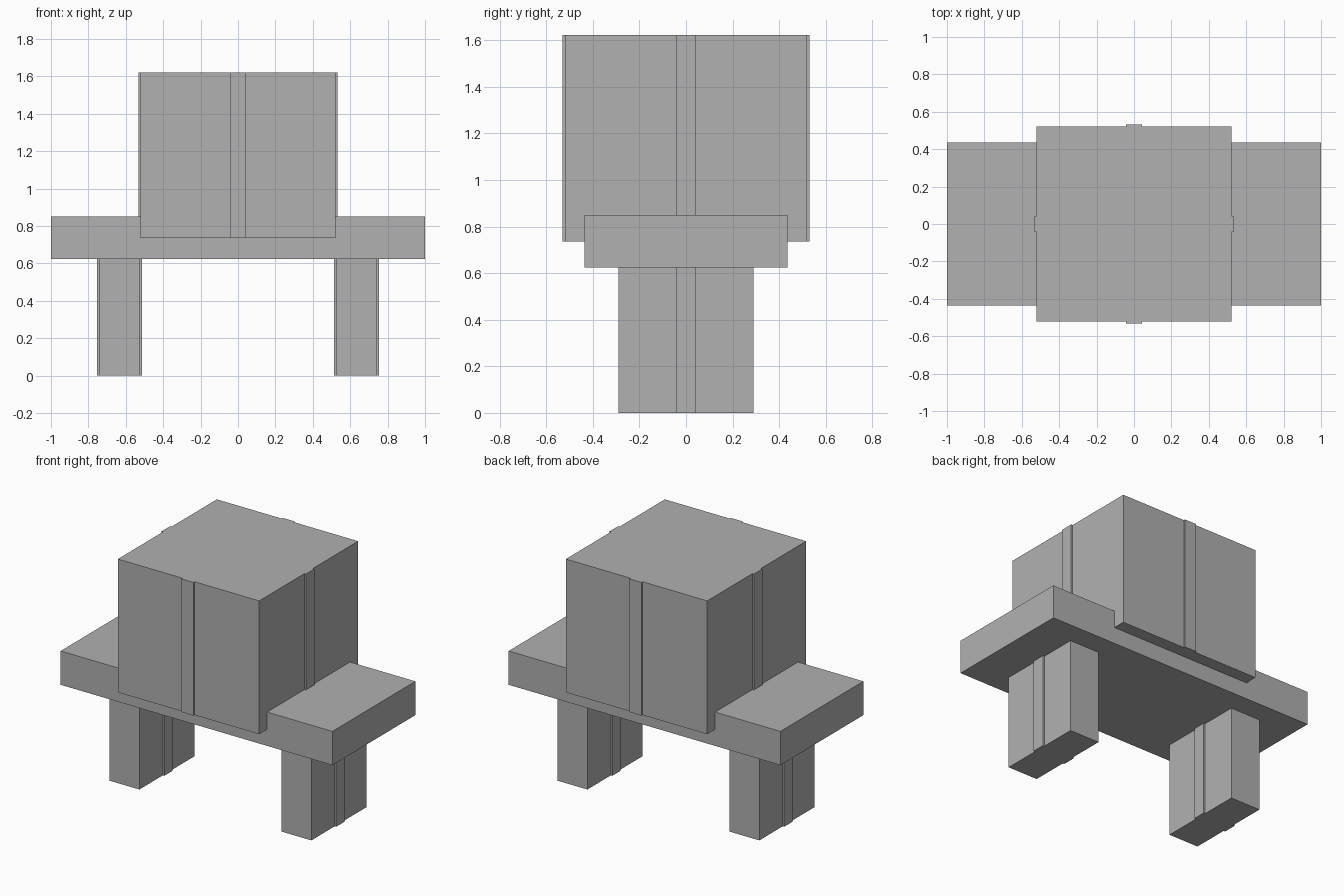
import bpy
import bmesh

old = bpy.data.objects.get("Cube")
if old:
    bpy.data.objects.remove(old, do_unlink=True)

GREY = (0.44, 0.44, 0.44, 1)
mat = bpy.data.materials.new("plain grey")
mat.use_nodes = True
mat.diffuse_color = GREY
bsdf = next(n for n in mat.node_tree.nodes if n.type == 'BSDF_PRINCIPLED')
bsdf.inputs["Base Color"].default_value = GREY

RIB = 0.044  # half width of every raised rib


def outline(hx, hy, rib_x=0, rib_y=0):
    """Rectangle outline with an optional central rib on its x and y sides."""
    half = [(hx, -hy)]
    if rib_x:
        half += [(hx, -RIB), (hx + rib_x, -RIB), (hx + rib_x, RIB), (hx, RIB)]
    half.append((hx, hy))
    if rib_y:
        half += [(RIB, hy), (RIB, hy + rib_y), (-RIB, hy + rib_y), (-RIB, hy)]
    return half + [(-x, -y) for x, y in half]


def prism(name, points, z0, z1, cx=0):
    """Extrude an outline upward from z0 to z1."""
    bm = bmesh.new()
    base = bm.faces.new([bm.verts.new((x + cx, y, z0)) for x, y in points])
    top = bmesh.ops.extrude_face_region(bm, geom=[base], use_keep_orig=True)["geom"]
    verts = [v for v in top if isinstance(v, bmesh.types.BMVert)]
    bmesh.ops.translate(bm, verts=verts, vec=(0, 0, z1 - z0))
    bmesh.ops.recalc_face_normals(bm, faces=bm.faces)
    mesh = bpy.data.meshes.new(name)
    bm.to_mesh(mesh)
    bm.free()
    mesh.materials.append(mat)
    obj = bpy.data.objects.new(name, mesh)
    bpy.context.collection.objects.link(obj)
    return obj


# Large block with a rib on all four sides
prism("upper_block", outline(0.52, 0.52, 0.011, 0.011), 0.735, 1.622)

# Wide slab that carries the block
prism("slab", outline(1.0, 0.436), 0.625, 0.85)

# Pair of legs, ribbed on the inner and outer sides
for side, sign in (("left", 1), ("right", -1)):
    prism(side + "_leg", outline(0.11, 0.29, 0.011), 0, 0.625, sign * 0.633)
